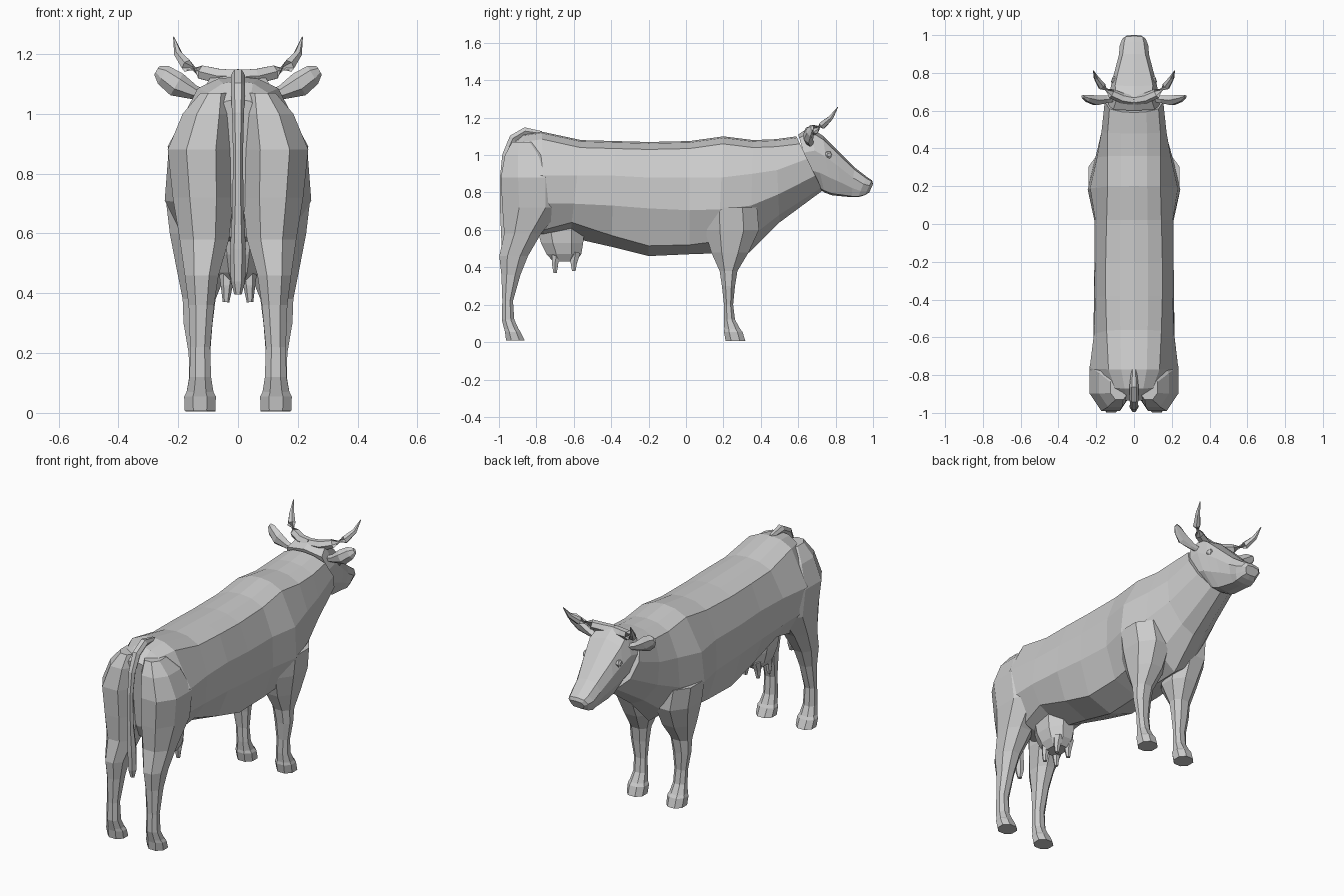
import bpy, bmesh, math
from mathutils import Vector

hide = bpy.data.materials.new("pale_grey_hide")
hide.diffuse_color = (0.6, 0.6, 0.6, 1)


def loft(name, rings, mirror=False):
    """Skin a list of equal-length rings and cap both ends."""
    bm = bmesh.new()
    vs = [[bm.verts.new(p) for p in r] for r in rings]
    n = len(rings[0])
    for a, b in zip(vs, vs[1:]):
        for i in range(n):
            j = (i + 1) % n
            bm.faces.new((a[i], a[j], b[j], b[i]))
    bm.faces.new(vs[0])
    bm.faces.new(vs[-1])
    bmesh.ops.recalc_face_normals(bm, faces=bm.faces)
    me = bpy.data.meshes.new(name)
    bm.to_mesh(me)
    bm.free()
    me.materials.append(hide)
    ob = bpy.data.objects.new(name, me)
    bpy.context.collection.objects.link(ob)
    if mirror:
        m = ob.modifiers.new("mirror", 'MIRROR')
        m.use_mirror_merge = False
    return ob


def section(half):
    """Full ring from its right half, which starts and ends on the midline."""
    return half + [(-x, y, z) for x, y, z in half[-2:0:-1]]


def box_ring(z, yb, yf, xi, xo, c=0.28, tilt=0.0):
    """Chamfered horizontal ring for legs; tilt raises the front edge."""
    dx, dy = (xo - xi) * c, (yf - yb) * c
    pts = [(xi + dx, yb), (xo - dx, yb), (xo, yb + dy), (xo, yf - dy),
           (xo - dx, yf), (xi + dx, yf), (xi, yf - dy), (xi, yb + dy)]
    return [(x, y, z + tilt * (y - yb) / (yf - yb)) for x, y in pts]


def tube(name, path, sides=6, mirror=False):
    """Tapering tube; path entries are (x, y, z, radius)."""
    pts = [Vector(p[:3]) for p in path]
    rings = []
    for i, p in enumerate(pts):
        t = (pts[min(i + 1, len(pts) - 1)] - pts[max(i - 1, 0)]).normalized()
        side = Vector((1, 0, 0)) if abs(t.x) < 0.7 else Vector((0, 1, 0))
        u = (side - t * side.dot(t)).normalized()
        v = t.cross(u)
        rings.append([p + (u * math.cos(a) + v * math.sin(a)) * path[i][3]
                      for a in (math.tau * k / sides for k in range(sides))])
    return loft(name, rings, mirror)


# Body and neck: top y, top z, bottom y, bottom z, back half width,
# upper flank width and z, lower flank width and z, belly width and z
stations = [
    (-.935, 1.05, -.90, .66, .08, .15, .92, .14, .76, .08, .69),
    (-.87, 1.11, -.86, .58, .10, .205, .90, .19, .72, .10, .61),
    (-.77, 1.125, -.76, .56, .135, .235, .89, .21, .74, .13, .60),
    (-.56, 1.08, -.62, .56, .145, .212, .89, .215, .74, .15, .64),
    (-.38, 1.075, -.40, .51, .15, .205, .89, .212, .73, .15, .57),
    (-.20, 1.07, -.20, .46, .15, .205, .88, .21, .715, .15, .515),
    (.02, 1.075, .02, .47, .145, .205, .88, .21, .705, .15, .52),
    (.20, 1.10, .17, .475, .14, .232, .88, .245, .71, .16, .54),
    (.36, 1.08, .34, .48, .14, .195, .90, .205, .73, .11, .56),
    (.48, 1.085, .50, .64, .14, .172, .92, .165, .79, .08, .68),
    (.59, 1.10, .73, .81, .13, .155, .98, .13, .89, .06, .825),
]
rings = []
for yt, zt, yb, zb, wt, wu, zu, wl, zl, wb, zbel in stations:
    def at(w, z):
        return (w, yt + (yb - yt) * (zt - z) / (zt - zb), z)
    rings.append(section([at(0, zt), at(wt * .5, zt - .008), at(wt, zt - .04),
                          at(wu, zu), at(wl, zl), at(wb, zbel), at(0, zb)]))
loft("body", rings)

# Head: top y, top z, bottom y, bottom z, brow width, cheek width, jaw width
rings = []
for yt, zt, yb, zb, wt, wm, wb in [
        (.60, 1.11, .68, .84, .11, .135, .06),
        (.66, 1.15, .74, .80, .09, .132, .06),
        (.73, 1.105, .78, .785, .10, .118, .055),
        (.80, 1.035, .83, .78, .085, .102, .05),
        (.90, .935, .885, .775, .06, .08, .045),
        (.965, .885, .92, .775, .052, .075, .05),
        (.995, .865, .955, .785, .045, .062, .045),
        (1.0, .845, .98, .80, .035, .045, .03)]:
    def on(w, f):
        return (w, yt + (yb - yt) * f, zt + (zb - zt) * f)
    rings.append(section([on(0, 0), on(wt, .07), on(wm, .36),
                          on(wm * .85, .7), on(wb, .97), on(0, 1)]))
loft("head", rings)

# Hind legs with haunch, shank, fetlock and hoof
loft("hind_leg", [box_ring(*r) for r in [
    (1.07, -.93, -.80, .03, .125),
    (1.00, -.968, -.72, .015, .185),
    (.88, -.99, -.66, .012, .235),
    (.72, -.982, -.66, .015, .218),
    (.58, -.972, -.775, .03, .195),
    (.46, -.998, -.845, .065, .178),
    (.36, -.987, -.885, .08, .165),
    (.22, -.982, -.925, .093, .16),
    (.12, -.985, -.918, .09, .162),
    (.07, -.972, -.895, .082, .172),
    (.055, -.968, -.885, .074, .18),
    (.008, -.962, -.862, .076, .178)]], mirror=True)

# Front legs with shoulder, knee, fetlock and hoof
loft("front_leg", [box_ring(*r) for r in [
    (.72, .10, .38, .04, .242),
    (.60, .10, .39, .02, .228),
    (.48, .135, .335, .035, .205),
    (.38, .18, .275, .075, .185),
    (.30, .192, .262, .085, .182),
    (.20, .203, .252, .093, .165),
    (.12, .202, .262, .09, .163),
    (.07, .205, .29, .082, .172),
    (.055, .203, .302, .074, .178),
    (.005, .212, .318, .076, .176)]], mirror=True)

# Tail hanging behind the haunches
tube("tail", [(0, -.77, 1.115, .014), (0, -.86, 1.128, .024),
              (0, -.925, 1.09, .024), (0, -.965, 1.00, .02),
              (0, -.98, .88, .017), (0, -.978, .70, .018),
              (0, -.965, .55, .026), (0, -.96, .44, .024),
              (0, -.96, .395, .012)])

# Udder and four teats
loft("udder", [box_ring(*r) for r in [
    (.62, -.80, -.54, -.09, .09), (.53, -.775, -.55, -.085, .085),
    (.47, -.745, -.56, -.07, .07), (.43, -.71, -.59, -.045, .045)]])
for y, z in ((-.70, .37), (-.60, .38)):
    tube("teat", [(.035, y + .01, .48, .03), (.038, y, .425, .02),
                  (.04, y, z, .011)], mirror=True)

# Horns sweeping out, forward and up
tube("horn", [(0, .655, 1.125, .026), (.06, .665, 1.125, .028),
              (.12, .69, 1.138, .026), (.17, .73, 1.16, .022),
              (.20, .775, 1.20, .014), (.215, .812, 1.257, .002)], mirror=True)

# Ears: flattened leaf shapes, from the skull to the rounded tip
rings = []
for x, y, z, h, t in [(.11, .665, 1.06, .018, .018), (.15, .66, 1.072, .025, .02),
                      (.205, .655, 1.098, .042, .026), (.25, .665, 1.13, .035, .018),
                      (.272, .675, 1.145, .016, .008)]:
    d = Vector((-.5, 0, .86)) * h
    c = Vector((x, y, z))
    rings.append([c + d, c + d * .3 + Vector((0, t, 0)), c - d * .5 + Vector((0, t * .6, 0)),
                  c - d, c - d * .4 - Vector((0, t, 0)), c + d * .5 - Vector((0, t, 0))])
loft("ear", rings, mirror=True)

# Eyes: small bulges on the sides of the brow
tube("eye", [(.085, .76, 1.0, .024), (.112, .76, 1.0, .02), (.119, .762, 1.0, .009)],
     mirror=True)
